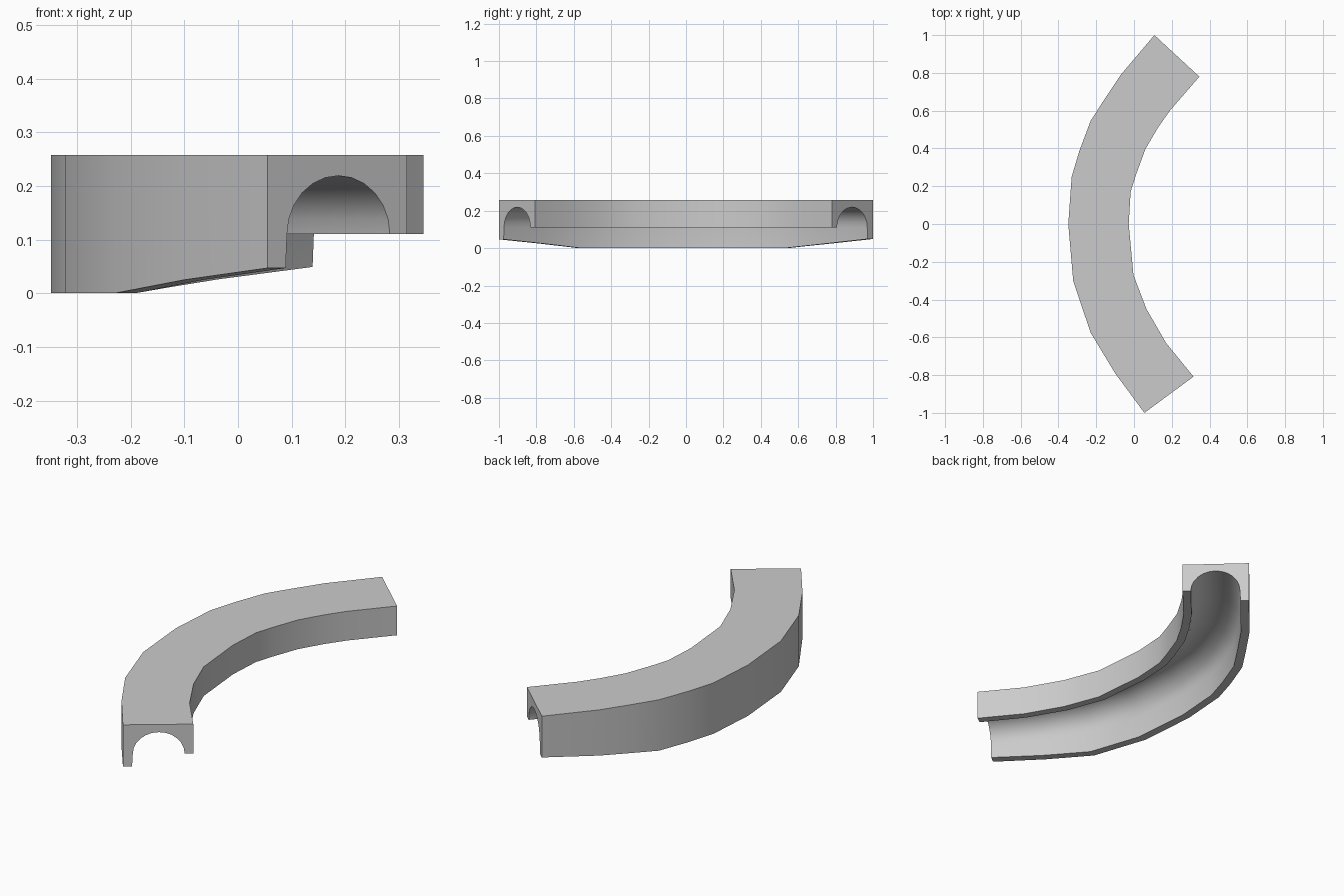
import bpy, bmesh, math

if "Cube" in bpy.data.objects:
    bpy.data.objects.remove(bpy.data.objects["Cube"])

# Stations along the bend: outer xy, inner xy, height of the deep outer lip's bottom edge
stations = [
    (0.108, 1.0, 0.346, 0.78, 0.049),
    (-0.07, 0.79, 0.19, 0.60, 0.026),
    (-0.16, 0.655, 0.125, 0.507, 0.012),
    (-0.23, 0.545, 0.06, 0.396, 0.0),
    (-0.29, 0.385, 0.012, 0.265, 0.0),
    (-0.33, 0.25, -0.018, 0.17, 0.0),
    (-0.348, 0.0, -0.028, 0.0, 0.0),
    (-0.322, -0.3, -0.003, -0.27, 0.0),
    (-0.23, -0.575, 0.066, -0.45, 0.0),
    (-0.10, -0.79, 0.17, -0.63, 0.025),
    (0.055, -1.0, 0.315, -0.808, 0.047),
]
TOP, SPRING, CROWN = 0.258, 0.11, 0.219
LEFT, RIGHT, SIDES = 0.14, 0.877, 12


def section(lip):
    """Profile as (fraction across width, z), with an arched channel underneath."""
    mid, rad = (LEFT + RIGHT) / 2, (RIGHT - LEFT) / 2
    pts = [(0, TOP), (0, lip), (LEFT - 0.01, lip)]
    for i in range(SIDES + 1):
        a = math.pi * (1 - i / SIDES)
        pts.append((mid + rad * math.cos(a), SPRING + (CROWN - SPRING) * math.sin(a)))
    return pts + [(1, SPRING), (1, TOP)]


# Curved channel body: loft the profile through all stations
bm = bmesh.new()
rings = []
for ox, oy, ix, iy, lip in stations:
    rings.append([bm.verts.new((ox + (ix - ox) * u, oy + (iy - oy) * u, z))
                  for u, z in section(lip)])
for a, b in zip(rings, rings[1:]):
    for i in range(len(a)):
        j = (i + 1) % len(a)
        bm.faces.new((a[i], a[j], b[j], b[i]))

# End caps
caps = [bm.faces.new(rings[0]), bm.faces.new(rings[-1])]
bmesh.ops.recalc_face_normals(bm, faces=bm.faces)
bmesh.ops.triangulate(bm, faces=caps)

mesh = bpy.data.meshes.new("curved_channel")
bm.to_mesh(mesh)
bm.free()
body = bpy.data.objects.new("curved_channel", mesh)
bpy.context.collection.objects.link(body)
bpy.context.view_layer.objects.active = body
body.select_set(True)
bpy.ops.object.shade_smooth_by_angle(angle=math.radians(30))
